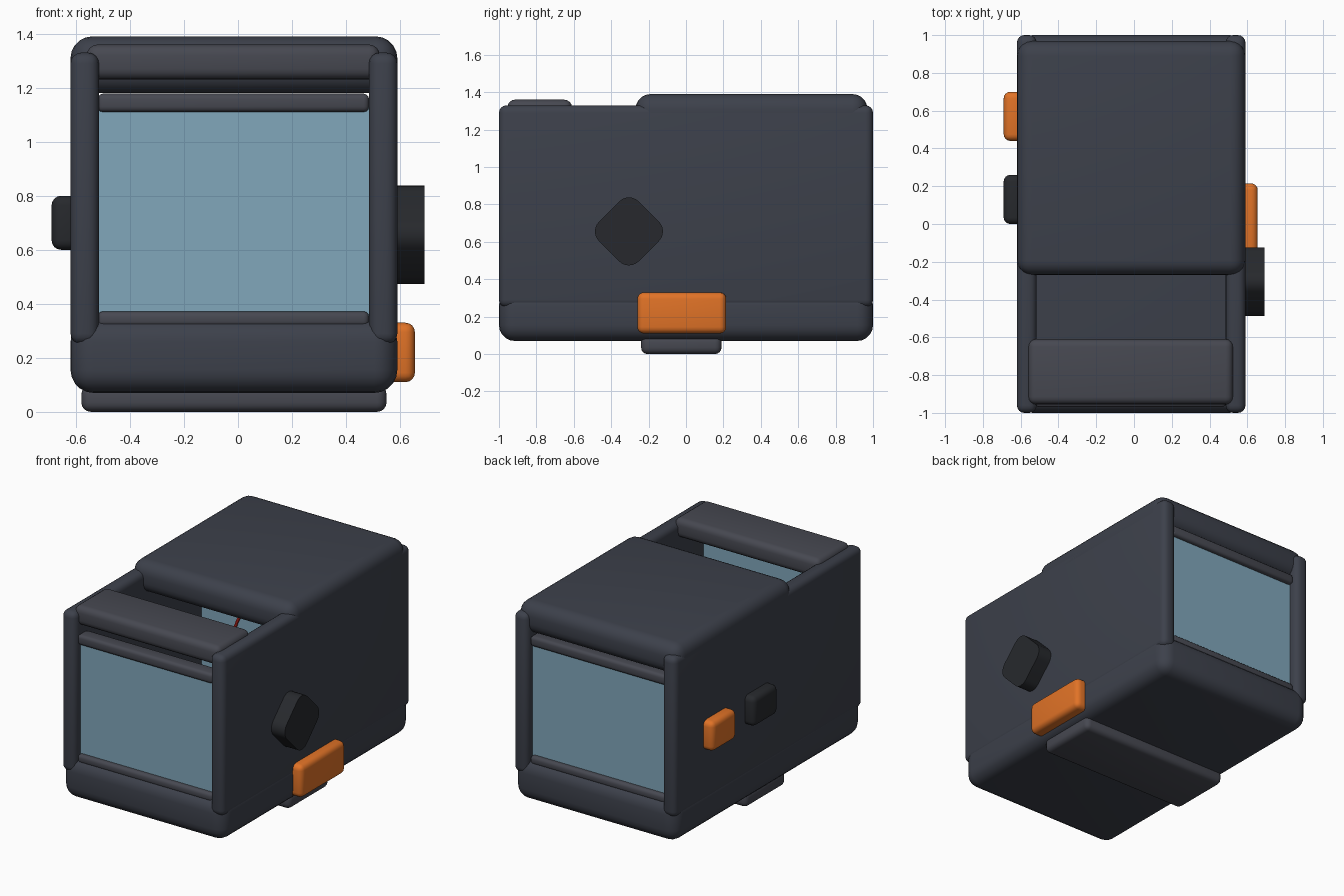
import bpy, bmesh, math

if "Cube" in bpy.data.objects:
    bpy.data.objects.remove(bpy.data.objects["Cube"])


def mat(name, rgb):
    m = bpy.data.materials.new(name)
    m.diffuse_color = (*rgb, 1)
    m.use_nodes = True
    m.node_tree.nodes["Principled BSDF"].inputs["Base Color"].default_value = m.diffuse_color
    return m


BODY = mat("dark_slate", (0.046, 0.052, 0.070))
TRIM = mat("slate_trim", (0.062, 0.065, 0.082))
BLACK = mat("black_rubber", (0.020, 0.022, 0.026))
GLASS = mat("blue_glass", (0.22, 0.39, 0.50))
ORANGE = mat("orange", (0.75, 0.17, 0.02))
RED = mat("red", (0.8, 0.03, 0.02))


def finish(ob, material):
    ob.data.materials.append(material)
    bpy.ops.object.select_all(action='DESELECT')
    ob.select_set(True)
    bpy.context.view_layer.objects.active = ob
    bpy.ops.object.shade_smooth_by_angle(angle=math.radians(35))
    return ob


def box(name, x, y, z, material, bevel=0.0, segments=4):
    """Rounded box from its min/max on each axis."""
    bpy.ops.mesh.primitive_cube_add(size=1, location=[sum(r) / 2 for r in (x, y, z)])
    ob = bpy.context.object
    ob.name = name
    ob.scale = [r[1] - r[0] for r in (x, y, z)]
    bpy.ops.object.transform_apply(location=False, rotation=False, scale=True)
    if bevel:
        b = ob.modifiers.new("round", 'BEVEL')
        b.width, b.segments = bevel, segments
        bpy.ops.object.modifier_apply(modifier=b.name)
    return finish(ob, material)


CX = -0.015           # centre of the housing
FULL = (-0.62, 0.59)  # housing width
INNER = (-0.52, 0.485)

# Housing shell: base, side walls, roof, front crossbar, mounting foot
box("base", FULL, (-1, 1), (0.07, 0.345), BODY, 0.085, 5)
for name, x in (("left_wall", (-0.62, -0.515)), ("right_wall", (0.485, 0.59))):
    box(name, x, (-1, 1), (0.25, 1.33), BODY, 0.04)
box("roof", FULL, (-0.27, 0.97), (1.18, 1.39), BODY, 0.08, 5)
box("front_crossbar", (-0.56, 0.525), (-0.955, -0.61), (1.23, 1.36), TRIM, 0.04)
box("mounting_foot", (-0.58, 0.55), (-0.24, 0.19), (0.0, 0.10), TRIM, 0.035)

# Front and rear windows with their upper and lower rails
for side, s in (("front", -1), ("rear", 1)):
    def span(a, b):
        return tuple(sorted((s * a, s * b)))
    box(side + "_window", INNER, span(0.88, 0.94), (0.33, 1.15), GLASS)
    box(side + "_top_rail", INNER, span(0.87, 0.97), (1.11, 1.178), TRIM, 0.02, 3)
    box(side + "_bottom_rail", INNER, span(0.87, 0.97), (0.315, 0.372), TRIM, 0.02, 3)

# Inner pane carrying the aiming ring and dot
box("inner_pane", INNER, (0.35, 0.38), (0.33, 1.15), GLASS)
bpy.ops.mesh.primitive_torus_add(major_radius=0.25, minor_radius=0.01, major_segments=48,
                                 minor_segments=8, location=(CX, 0.34, 0.74),
                                 rotation=(math.pi / 2, 0, 0))
bpy.context.object.name = "aiming_ring"
finish(bpy.context.object, RED)
bpy.ops.mesh.primitive_uv_sphere_add(segments=16, ring_count=8, radius=0.022,
                                     location=(CX, 0.34, 0.74))
bpy.context.object.name = "aiming_dot"
finish(bpy.context.object, RED)

# Side buttons
box("release_button", (0.54, 0.655), (-0.26, 0.215), (0.11, 0.33), ORANGE, 0.035)
box("rear_button", (-0.69, -0.58), (0.44, 0.70), (0.60, 0.80), ORANGE, 0.035)
box("middle_button", (-0.69, -0.58), (0.0, 0.26), (0.60, 0.80), BLACK, 0.035)

# Dial: rounded square standing on its corner, extruded out of the right wall
half, r = 0.15, 0.073
bm = bmesh.new()
ring = []
for q in range(4):
    corner = q * math.pi / 2
    cx = (half - r) * math.sqrt(2)
    for i in range(7):
        a = corner - math.pi / 4 + i * math.pi / 12
        ring.append(bm.verts.new((0.56,
                                  -0.305 + cx * math.cos(corner) + r * math.cos(a),
                                  0.656 + cx * math.sin(corner) + r * math.sin(a))))
face = bm.faces.new(ring)
ext = bmesh.ops.extrude_face_region(bm, geom=[face])
for v in ext["geom"]:
    if isinstance(v, bmesh.types.BMVert):
        v.co.x = 0.69
bmesh.ops.recalc_face_normals(bm, faces=bm.faces)
me = bpy.data.meshes.new("dial")
bm.to_mesh(me)
bm.free()
dial = bpy.data.objects.new("dial", me)
bpy.context.collection.objects.link(dial)
finish(dial, BLACK)
